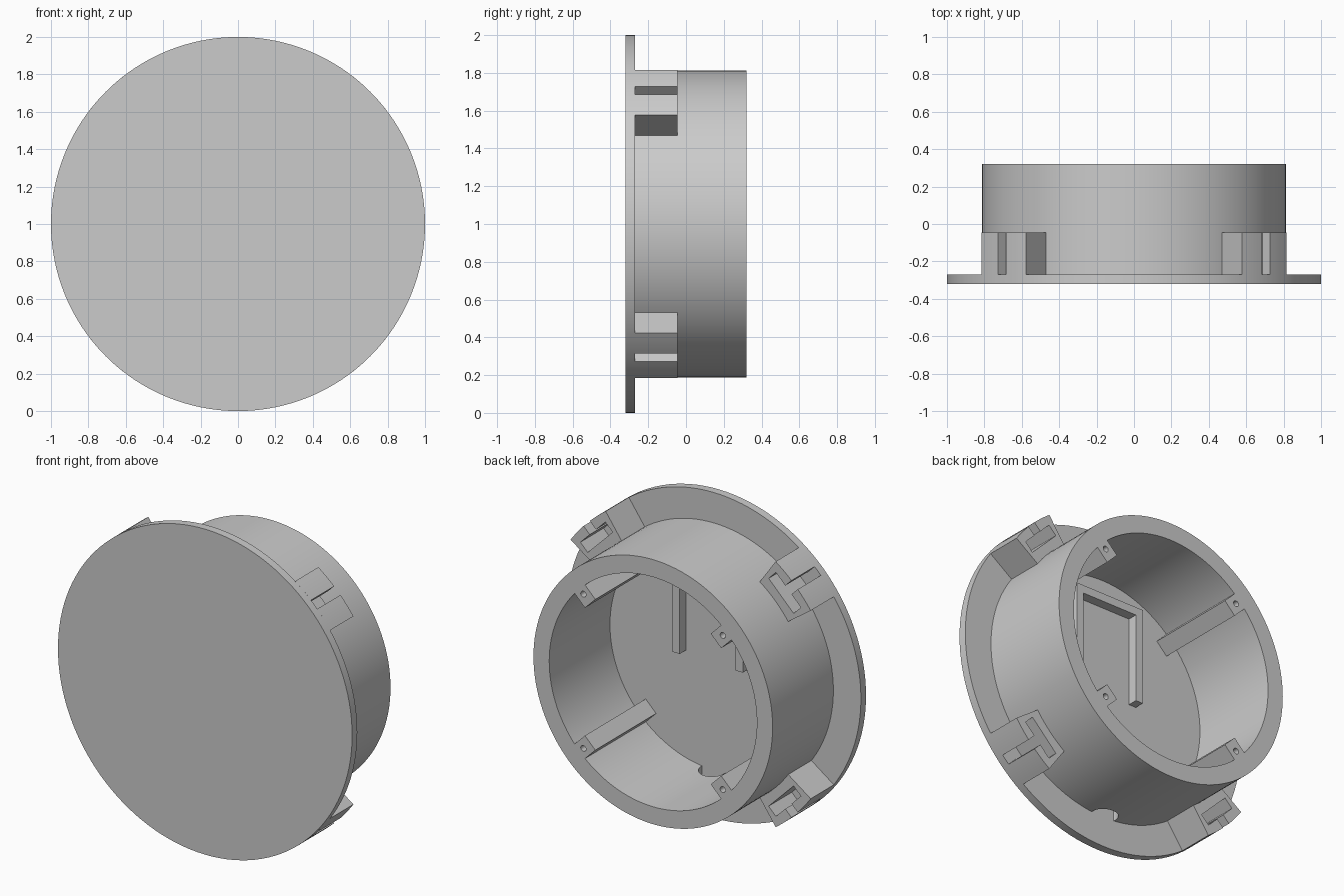
import bpy, bmesh, math

cube = bpy.data.objects.get("Cube")
if cube:
    bpy.data.objects.remove(cube, do_unlink=True)

grey = bpy.data.materials.new("plain_grey")
grey.use_nodes = True
COLOUR = (0.6, 0.6, 0.6, 1)
grey.diffuse_color = COLOUR
grey.node_tree.nodes["Principled BSDF"].inputs["Base Color"].default_value = COLOUR

BACK, FLOOR, FRONT = 0.32, -0.27, -0.32
RING_OUT, RING_IN = 0.813, 0.706


def arc(radius, start, end, steps):
    """Points on an arc in the x-z plane, angles in degrees."""
    span = [math.radians(start + (end - start) * i / steps) for i in range(steps + 1)]
    return [(radius * math.cos(a), radius * math.sin(a)) for a in span]


def circle(radius, steps):
    return arc(radius, 0, 360, steps)[:-1]


def prism(name, outline, y0, y1):
    """Extrude an x-z outline along y; the origin is the centre of the disc."""
    bm = bmesh.new()
    face = bm.faces.new([bm.verts.new((x, y0, z)) for x, z in outline])
    side = bmesh.ops.extrude_face_region(bm, geom=[face])["geom"]
    moved = [v for v in side if isinstance(v, bmesh.types.BMVert)]
    bmesh.ops.translate(bm, verts=moved, vec=(0, y1 - y0, 0))
    bmesh.ops.recalc_face_normals(bm, faces=bm.faces)
    mesh = bpy.data.meshes.new(name)
    bm.to_mesh(mesh)
    bm.free()
    mesh.materials.append(grey)
    obj = bpy.data.objects.new(name, mesh)
    obj.location.z = 1
    bpy.context.collection.objects.link(obj)
    return obj


def activate(obj):
    bpy.ops.object.select_all(action="DESELECT")
    obj.select_set(True)
    bpy.context.view_layer.objects.active = obj


def cut(obj, cutter):
    mod = obj.modifiers.new("cut", "BOOLEAN")
    mod.operation, mod.solver, mod.object = "DIFFERENCE", "EXACT", cutter
    bpy.context.view_layer.update()
    activate(obj)
    bpy.ops.object.modifier_apply(modifier=mod.name)
    bpy.data.objects.remove(cutter, do_unlink=True)


def smooth(obj):
    activate(obj)
    bpy.ops.object.shade_smooth_by_angle(angle=math.radians(30))


def four_corners(obj):
    """Repeat a part, built pointing up, on the four diagonals."""
    base = obj.name
    for i in range(4):
        part = obj if i == 0 else obj.copy()
        if i:
            bpy.context.collection.objects.link(part)
        part.name = f"{base}_{i + 1}"
        part.rotation_euler.y = math.radians(45 + 90 * i)


# Front disc
smooth(prism("front_disc", circle(1, 128), FRONT, FLOOR))

# Hollow ring with a cable hole at the bottom, beside the disc
ring = prism("ring_wall", circle(RING_OUT, 128), FLOOR, BACK)
cut(ring, prism("bore_cutter", circle(RING_IN, 128), FLOOR - 0.1, BACK + 0.1))
hole = prism("cable_cutter", circle(0.08, 32), 0.6, 0.95)
hole.rotation_euler.x = math.radians(-90)
hole.location = (0, FLOOR + 0.01, 1)
cut(ring, hole)
smooth(ring)

# Curved clip blocks with a T-shaped slot open to the outside
HALF, STEM, BAR = 9.7, 0.03, 0.12
BAR_IN, BAR_OUT = 0.87, 0.94
stem_angle = math.degrees(math.asin(STEM))
outline = arc(RING_OUT - 0.003, 90 - HALF, 90 + HALF, 8)
outline += arc(1, 90 + HALF, 90 + stem_angle, 6)
outline += [(-STEM, BAR_OUT), (-BAR, BAR_OUT), (-BAR, BAR_IN),
            (BAR, BAR_IN), (BAR, BAR_OUT), (STEM, BAR_OUT)]
outline += arc(1, 90 - stem_angle, 90 - HALF, 6)
clip = prism("clip_block", outline, FLOOR, -0.045)
smooth(clip)
four_corners(clip)

# Screw posts inside the ring
W = 0.05
post = prism("screw_post", [(-W, 0.605), (W, 0.605), (W, RING_IN), (-W, RING_IN)], FLOOR, BACK)
drill = prism("drill_cutter", [(x, z + 0.67) for x, z in circle(0.018, 20)], BACK - 0.25, BACK + 0.1)
cut(post, drill)
smooth(post)
four_corners(post)

# Open-bottomed frame on the inner floor
X, T, TOP, LOW = 0.24, 0.05, 0.58, -0.02
prism("inner_frame", [(-X, LOW), (-X, TOP), (X, TOP), (X, LOW), (X - T, LOW),
                      (X - T, TOP - T), (T - X, TOP - T), (T - X, LOW)], FLOOR, FLOOR + 0.06)
